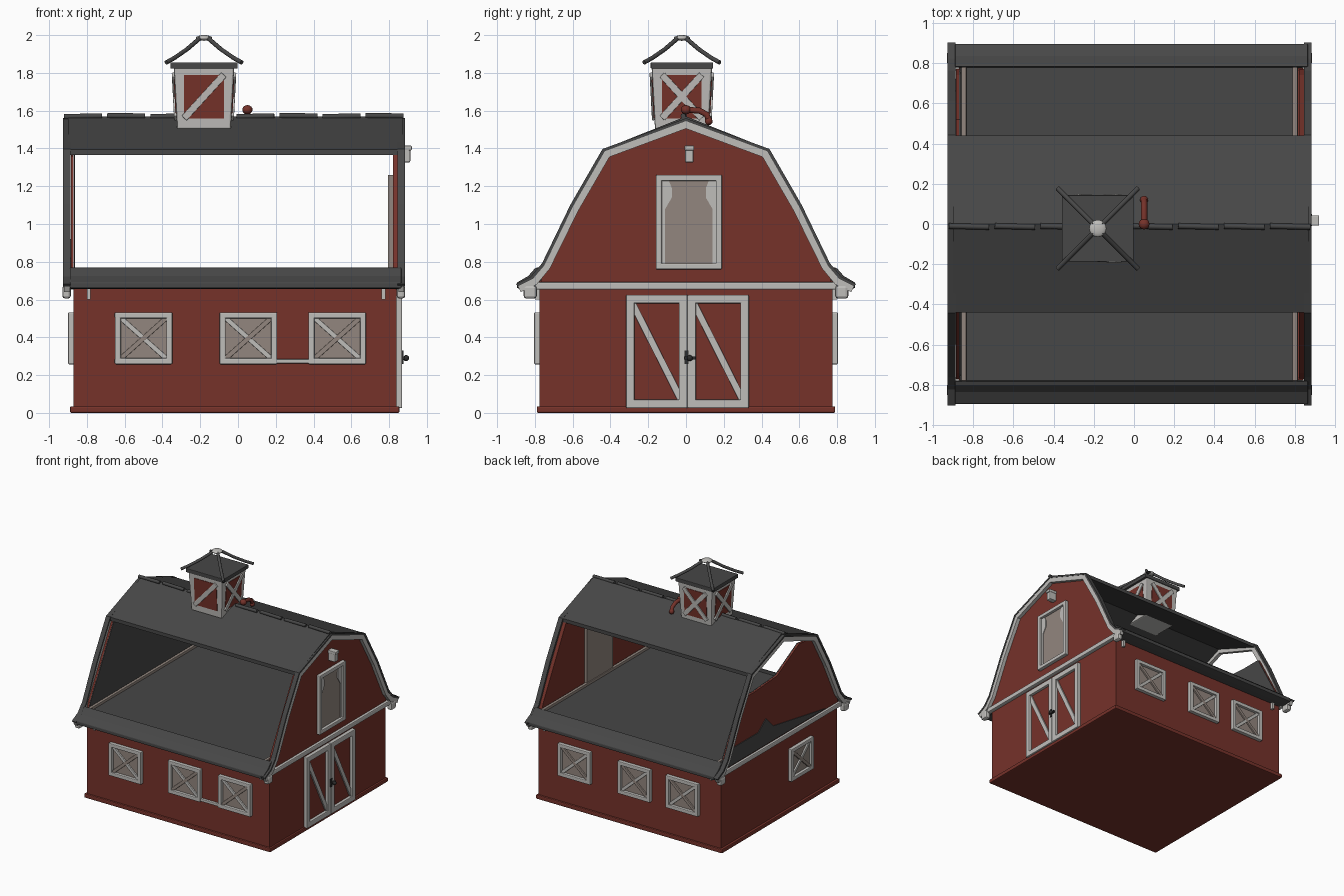
import bpy, bmesh, math
from mathutils import Vector as V

if "Cube" in bpy.data.objects:
    bpy.data.objects.remove(bpy.data.objects["Cube"])


def mat(name, r, g, b):
    m = bpy.data.materials.new(name)
    m.diffuse_color = (r, g, b, 1)
    m.use_nodes = True
    m.node_tree.nodes["Principled BSDF"].inputs["Base Color"].default_value = m.diffuse_color
    return m


RED = mat("barn_red", 0.18, 0.032, 0.023)
WHITE = mat("trim_white", 0.52, 0.51, 0.49)
ROOF = mat("roof_grey", 0.063, 0.063, 0.063)
TAUPE = mat("window_taupe", 0.29, 0.24, 0.21)
IRON = mat("dark_iron", 0.025, 0.025, 0.025)


def finish(name, bm, m, bevel=0):
    bmesh.ops.recalc_face_normals(bm, faces=bm.faces)
    me = bpy.data.meshes.new(name)
    bm.to_mesh(me)
    bm.free()
    ob = bpy.data.objects.new(name, me)
    bpy.context.collection.objects.link(ob)
    me.materials.append(m)
    if bevel:
        b = ob.modifiers.new("soft_edges", 'BEVEL')
        b.width, b.segments = bevel, 2
    return ob


def hexa(bm, lo, hi):
    a = [bm.verts.new(p) for p in lo]
    b = [bm.verts.new(p) for p in hi]
    n = len(a)
    bm.faces.new(a)
    bm.faces.new(b)
    for i in range(n):
        bm.faces.new((a[i], a[(i + 1) % n], b[(i + 1) % n], b[i]))


def box(name, x0, x1, y0, y1, z0, z1, m, bevel=0):
    bm = bmesh.new()
    c = ((x0, y0), (x1, y0), (x1, y1), (x0, y1))
    hexa(bm, [(x, y, z0) for x, y in c], [(x, y, z1) for x, y in c])
    return finish(name, bm, m, bevel)


def prism(name, pts, x0, x1, m, bevel=0):
    # (y, z) outline extruded along x
    bm = bmesh.new()
    hexa(bm, [(x0, y, z) for y, z in pts], [(x1, y, z) for y, z in pts])
    return finish(name, bm, m, bevel)


def beams(name, segs, n, w, d, m, bevel=0.006):
    # flat boards between point pairs; n = facing, w = width, d = depth
    bm = bmesh.new()
    n = V(n).normalized()
    for p, q in segs:
        p, q = V(p), V(q)
        s = (q - p).cross(n).normalized() * w / 2
        t = n * d / 2
        off = (s + t, s - t, -s - t, -s + t)
        hexa(bm, [p + o for o in off], [q + o for o in off])
    return finish(name, bm, m, bevel)


def tube(name, pts, r, m):
    cu = bpy.data.curves.new(name, 'CURVE')
    cu.dimensions = '3D'
    cu.bevel_depth, cu.bevel_resolution, cu.use_fill_caps = r, 2, True
    sp = cu.splines.new('POLY')
    sp.points.add(len(pts) - 1)
    for a, p in zip(sp.points, pts):
        a.co = (*p, 1)
    cu.materials.append(m)
    ob = bpy.data.objects.new(name, cu)
    bpy.context.collection.objects.link(ob)


def ball(name, loc, r, sz, m):
    bm = bmesh.new()
    bmesh.ops.create_uvsphere(bm, u_segments=16, v_segments=10, radius=r)
    for v in bm.verts:
        v.co = V((v.co.x, v.co.y, v.co.z * sz)) + V(loc)
    ob = finish(name, bm, m)
    for p in ob.data.polygons:
        p.use_smooth = True


def window(name, c, u, n, w, h, braces, pane, fw=0.032, pd=0.006):
    # framed panel with optional diagonal braces in -1..1 coordinates
    c, u, n = V(c), V(u), V(n)
    P = lambda a, b, o=0.012: c + u * a * (w - fw) / 2 + V((0, 0, b * (h - fw) / 2)) + n * o
    k = 1 + fw / (w - fw)
    j = 1 + fw / (h - fw)
    beams(name + "_frame", [(P(-k, 1), P(k, 1)), (P(-k, -1), P(k, -1)),
                            (P(-1, -j), P(-1, j)), (P(1, -j), P(1, j))], n, fw, 0.035, WHITE)
    beams(name + "_panel", [(P(-1, 0, pd / 2), P(1, 0, pd / 2))], n, h - fw, pd, pane, 0)
    for i, (a, b, e, f) in enumerate(braces):
        beams(name + "_brace", [(P(a, b, 0.01 + i * 0.001), P(e, f, 0.01 + i * 0.001))],
              n, fw * 0.8, 0.016, TAUPE if i else WHITE, 0.003)


X = [(-1, 1, 1, -1), (-1, -1, 1, 1)]

# lower walls, plinth and loft floor
box("walls", -0.87, 0.84, -0.775, 0.775, 0, 0.70, RED)
box("plinth", -0.89, 0.855, -0.79, 0.79, 0, 0.035, RED, 0.008)
box("loft_floor", -0.865, 0.815, -0.785, 0.785, 0.70, 0.745, ROOF)

# door end gable (complete) and far gable (notched at the top, grey inside)
gable = [(-0.77, 0.69), (-0.74, 0.80), (-0.43, 1.37), (0, 1.53), (0.43, 1.37), (0.74, 0.80), (0.77, 0.69)]
prism("door_gable", gable, 0.82, 0.85, RED)
part = [(-0.77, 0.69), (-0.74, 0.80), (-0.43, 1.36), (-0.25, 1.38), (0.05, 1.22), (0.35, 1.2),
        (0.52, 1.2), (0.74, 0.80), (0.77, 0.69)]
prism("far_gable", part, -0.885, -0.87, RED)
prism("far_gable_lining", part, -0.869, -0.862, ROOF)
prism("far_gable_lower_patch", [(0.72, 0.70), (0.66, 0.84), (0.3, 0.84), (0.2, 0.92), (0.1, 0.82), (-0.6, 0.70)],
      -0.891, -0.884, ROOF)
for x in (-0.845, 0.80):
    beams("gable_inner_ledge", [((x, -0.78, 0.755), (x, 0.78, 0.755))], (0, 0, 1), 0.025, 0.025, TAUPE, 0.004)

# upper roof slopes, flared eaves, bargeboards on both ends
for s, side in ((-1, "front"), (1, "back")):
    prism(side + "_upper_roof", [(0, 1.57), (s * 0.44, 1.395), (s * 0.44, 1.365), (0, 1.54)], -0.90, 0.87, ROOF)
    prism(side + "_eave", [(s * 0.78, 0.772), (s * 0.80, 0.765), (s * 0.835, 0.725), (s * 0.895, 0.69),
                           (s * 0.895, 0.66), (s * 0.83, 0.655), (s * 0.775, 0.655)], -0.89, 0.865, ROOF, 0.006)
    line = [(0, 1.545), (s * 0.43, 1.385), (s * 0.60, 1.09), (s * 0.75, 0.78), (s * 0.81, 0.71), (s * 0.89, 0.67)]
    low = [(0, 1.505), (s * 0.405, 1.355), (s * 0.57, 1.07), (s * 0.72, 0.765), (s * 0.79, 0.68), (s * 0.875, 0.64)]
    top = [(y + s * 0.012, z + 0.012) for y, z in line]
    top[0] = (0, 1.56)
    for x0, x1, end in ((0.85, 0.88, "door"), (-0.92, -0.89, "far")):
        for i in range(5):
            prism(f"{side}_{end}_bargeboard", [line[i], line[i + 1], low[i + 1], low[i]], x0, x1, WHITE)
            prism(f"{side}_{end}_roof_edge", [top[i], top[i + 1], line[i + 1], line[i]],
                  x0 - 0.006, x1 + 0.003, ROOF)
        # white eave return
        xm = (x0 + x1) / 2
        box(f"{side}_{end}_eave_return", xm - 0.025, xm + 0.02, min(s * 0.79, s * 0.86), max(s * 0.79, s * 0.86),
            0.605, 0.675, WHITE, 0.015)
    for x in (-0.79, 0.77):
        box(side + "_eave_bracket", x - 0.01, x + 0.01, min(s * 0.77, s * 0.80), max(s * 0.77, s * 0.80),
            0.60, 0.66, WHITE)
box("door_end_band", 0.835, 0.872, -0.80, 0.80, 0.652, 0.692, WHITE, 0.008)
box("far_end_band", -0.905, -0.865, -0.80, 0.80, 0.652, 0.692, WHITE, 0.008)

# ridge roll in short lengths
for i in range(8):
    x = -0.92 + i * 0.228
    tube("ridge_roll", [(x, -0.01, 1.568 + 0.005 * (i % 2)), (x + 0.2, -0.015, 1.572)], 0.014, ROOF)

# side windows, three on each long wall
for i, x in enumerate((-0.50, 0.055, 0.525)):
    window("front_window", (x, -0.775, 0.395), (1, 0, 0), (0, -1, 0), 0.305, 0.275, X, TAUPE)
for i, x in enumerate((0.49, -0.07, -0.52)):
    window("back_window", (x, 0.775, 0.395), (1, 0, 0), (0, 1, 0), 0.305, 0.275, X, TAUPE)
window("far_end_window", (-0.87, -0.28, 0.395), (0, 1, 0), (-1, 0, 0), 0.30, 0.275, X, TAUPE)
box("window_sill_link", 0.20, 0.38, -0.795, -0.77, 0.262, 0.285, WHITE, 0.005)

# double doors with single diagonal braces
for y in (-0.155, 0.17):
    window("barn_door", (0.84, y, 0.325), (0, 1, 0), (1, 0, 0), 0.325, 0.60, X[:1], RED, 0.045)
ball("door_knob", (0.89, 0.02, 0.29), 0.016, 1, IRON)
beams("door_latch", [((0.87, -0.01, 0.29), (0.87, 0.05, 0.29))], (1, 0, 0), 0.015, 0.03, IRON, 0)
box("latch_plate", 0.855, 0.875, -0.008, 0.012, 0.26, 0.33, IRON)

# hayloft window with pale border around a bottle-shaped pane, and lamp above
window("loft_window", (0.85, 0.015, 1.01), (0, 1, 0), (1, 0, 0), 0.35, 0.50, [], TAUPE)
for s in (-1, 1):
    prism("loft_window_pale_edge", [(0.015 + s * a, z) for a, z in
          ((0.15, 0.785), (0.125, 0.785), (0.125, 1.08), (0.09, 1.14), (0.09, 1.19), (0.11, 1.24), (0.15, 1.24))],
          0.852, 0.862, WHITE)
box("loft_window_back", 0.795, 0.82, -0.16, 0.19, 0.76, 1.26, TAUPE)
box("lamp", 0.845, 0.912, -0.005, 0.04, 1.325, 1.40, WHITE, 0.008)
box("lamp_cap", 0.845, 0.92, -0.008, 0.043, 1.39, 1.415, WHITE, 0.005)

# cupola: tapered body with red braced panels
cx, cy = -0.18, -0.022
bm = bmesh.new()
ring = lambda r, z: [(cx + a * r, cy + b * r, z) for a, b in ((-1, -1), (1, -1), (1, 1), (-1, 1))]
hexa(bm, ring(0.142, 1.50), ring(0.160, 1.83))
finish("cupola_body", bm, WHITE, 0.01)
for k in range(4):
    a = k * math.pi / 2
    n, u = V((math.cos(a), math.sin(a), 0)), V((-math.sin(a), math.cos(a), 0))
    P = lambda s, t, o: V((cx, cy, 1.675 + t * 0.115)) + u * s * 0.105 + n * (0.1515 + t * 0.006 + o)
    tilt = n + V((0, 0, -0.055))
    beams("cupola_panel", [(P(0, -1, 0.001), P(0, 1, 0.001))], tilt, 0.21, 0.006, RED, 0)
    segs = [(P(-1, -1, 0.006), P(1, 1, 0.006))]
    if k != 3:
        segs.append((P(-1, 1, 0.006), P(1, -1, 0.006)))
    beams("cupola_brace", segs, tilt, 0.036, 0.014, WHITE, 0.003)

# cupola cap, hip rods and finial
box("cupola_cap", cx - 0.178, cx + 0.178, cy - 0.165, cy + 0.165, 1.822, 1.855, ROOF, 0.004)
for a in (-1, 1):
    for b in (-1, 1):
        tube("cupola_hip_rod", [(cx + a * r, cy + b * r, z) for r, z in
                                ((0.20, 1.855), (0.155, 1.88), (0.09, 1.925), (0.02, 1.985))], 0.012, ROOF)
ball("cupola_finial", (cx, cy, 1.985), 0.043, 0.35, WHITE)

# red hook on the ridge
tube("ridge_hook", [(0.05, 0.0, 1.605), (0.05, 0.07, 1.60), (0.05, 0.11, 1.58), (0.05, 0.125, 1.53)], 0.016, RED)
ball("ridge_hook_ball", (0.05, 0.0, 1.605), 0.027, 0.9, RED)
ball("ridge_hook_foot", (0.05, 0.12, 1.545), 0.02, 1.1, RED)
